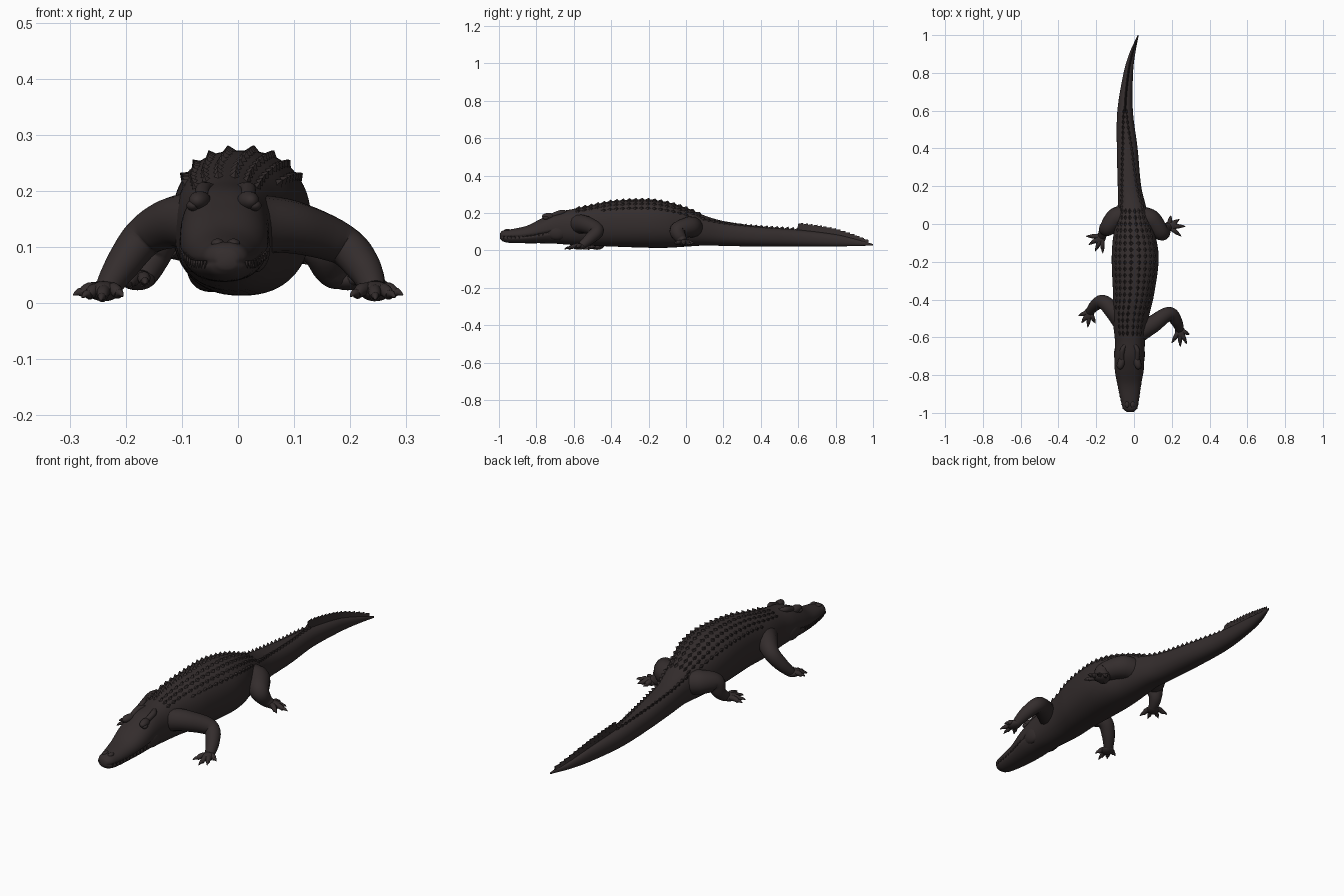
import bpy, bmesh, math
from mathutils import Vector, Matrix

if "Cube" in bpy.data.objects:
    bpy.data.objects.remove(bpy.data.objects["Cube"])

hide = bpy.data.materials.new("dark brown hide")
hide.diffuse_color = (0.034, 0.026, 0.026, 1)
hide.use_nodes = True
hide.node_tree.nodes["Principled BSDF"].inputs["Base Color"].default_value = hide.diffuse_color

# Body stations: y, centre x, half width, bottom z, top z
ST = [(-0.995, -0.02, 0.018, 0.062, 0.092), (-0.98, -0.021, 0.036, 0.048, 0.106),
      (-0.94, -0.022, 0.047, 0.040, 0.112), (-0.85, -0.025, 0.063, 0.038, 0.132),
      (-0.77, -0.025, 0.077, 0.038, 0.172), (-0.70, -0.024, 0.079, 0.036, 0.203),
      (-0.62, -0.021, 0.080, 0.030, 0.218), (-0.50, -0.018, 0.095, 0.025, 0.243),
      (-0.38, -0.003, 0.108, 0.020, 0.265), (-0.20, 0.006, 0.124, 0.014, 0.272),
      (-0.10, 0.004, 0.118, 0.014, 0.258), (0.0, -0.005, 0.095, 0.020, 0.228),
      (0.10, -0.012, 0.074, 0.026, 0.186), (0.20, -0.024, 0.062, 0.024, 0.157),
      (0.40, -0.036, 0.055, 0.020, 0.128), (0.60, -0.047, 0.041, 0.020, 0.110),
      (0.80, -0.030, 0.025, 0.021, 0.085), (0.90, -0.010, 0.016, 0.023, 0.062),
      (1.0, 0.022, 0.003, 0.026, 0.034)]


def station(y):
    """Smoothly interpolated centre, half width, bottom and top."""
    y = min(max(y, ST[0][0]), ST[-1][0])
    i = next(k for k in range(len(ST) - 1) if y <= ST[k + 1][0])
    a, b = ST[i], ST[i + 1]
    p, q = ST[max(i - 1, 0)], ST[min(i + 2, len(ST) - 1)]
    h = b[0] - a[0]
    t = (y - a[0]) / h
    out = []
    for k in range(1, 5):
        ma = (b[k] - p[k]) / (b[0] - p[0]) * h
        mb = (q[k] - a[k]) / (q[0] - a[0]) * h
        out.append((2*t**3 - 3*t*t + 1)*a[k] + (t**3 - 2*t*t + t)*ma
                   + (3*t*t - 2*t**3)*b[k] + (t**3 - t*t)*mb)
    return out


def mouth_z(y):
    return 0.072 + 0.03 * max(0, (y + 0.9) / 0.2) ** 1.5


def skin(y, ang):
    """Point on the body surface; ang in radians, pi/2 is the spine."""
    xc, hw, zb, zt = station(y)
    c, s = math.cos(ang), math.sin(ang)
    x = hw * math.copysign(abs(c) ** 0.86, c)
    z = (zb + zt) / 2 + (zt - zb) / 2 * math.copysign(abs(s) ** 0.9, s)
    if y < -0.70:
        x *= 1 - 0.1 * math.exp(-((z - mouth_z(y)) / 0.005) ** 2)
    return Vector((xc + x, y, z))


def finish(bm, name, smooth=True):
    bmesh.ops.recalc_face_normals(bm, faces=bm.faces)
    me = bpy.data.meshes.new(name)
    bm.to_mesh(me)
    bm.free()
    me.materials.append(hide)
    ob = bpy.data.objects.new(name, me)
    bpy.context.collection.objects.link(ob)
    if smooth:
        bpy.ops.object.select_all(action='DESELECT')
        bpy.context.view_layer.objects.active = ob
        ob.select_set(True)
        bpy.ops.object.shade_smooth_by_angle(angle=math.radians(50))
    return ob


def loft(bm, rings):
    vs = [[bm.verts.new(p) for p in r] for r in rings]
    n = len(vs[0])
    for a, b in zip(vs, vs[1:]):
        for i in range(n):
            bm.faces.new((a[i], a[(i + 1) % n], b[(i + 1) % n], b[i]))
    bm.faces.new(vs[0])
    bm.faces.new(vs[-1])


def tube(bm, pts, radii, steps=6, n=14):
    """Rounded limb through points with varying radius."""
    pts = [Vector(p) for p in pts]
    path = []
    for i in range(len(pts) - 1):
        p0, p1, p2, p3 = pts[max(i-1, 0)], pts[i], pts[i+1], pts[min(i+2, len(pts)-1)]
        for k in range(steps + (i == len(pts) - 2)):
            t = k / steps
            p = 0.5 * (2*p1 + (p2-p0)*t + (2*p0-5*p1+4*p2-p3)*t*t + (3*p1-p0-3*p2+p3)*t**3)
            path.append((p, radii[i] + (radii[i+1] - radii[i]) * t))
    rings, u = [], None
    for i, (p, r) in enumerate(path):
        d = (path[min(i+1, len(path)-1)][0] - path[max(i-1, 0)][0]).normalized()
        u = (d.orthogonal() if u is None else u - d * u.dot(d)).normalized()
        v = d.cross(u)
        rings.append([p + r * (u * math.cos(6.28319*k/n) + v * math.sin(6.28319*k/n))
                      for k in range(n)])
    loft(bm, rings)


def ball(bm, loc, size, turn=0):
    m = Matrix.Translation(loc) @ Matrix.Rotation(turn, 4, 'Z') @ Matrix.Diagonal((*size, 1))
    bmesh.ops.create_uvsphere(bm, u_segments=18, v_segments=12, radius=1, matrix=m)


def scute(bm, y, ang, half_len, half_ang, height):
    """Keeled plate: four base points sunk in the skin and a raised rear tip."""
    xc, _, zb, zt = station(y)
    base = [skin(y - half_len, ang), skin(y, ang - half_ang),
            skin(y + half_len, ang), skin(y, ang + half_ang)]
    mid = Vector((xc, y, (zb + zt) / 2))
    base = [p + (mid + Vector((0, p.y - y, 0)) - p) * 0.03 for p in base]
    top = skin(y + half_len * 0.4, ang)
    top += (top - mid).normalized() * height
    b = [bm.verts.new(p) for p in base]
    t = bm.verts.new(top)
    for i in range(4):
        bm.faces.new((b[i], b[(i + 1) % 4], t))
    bm.faces.new(b)


# Head, trunk and tail
bm = bmesh.new()
N = 200
ys = [-0.995, -0.991, -0.986] + [-0.98 + 1.98 * i / N for i in range(N + 1)]
loft(bm, [[skin(y, 2 * math.pi * k / 64) for k in range(64)] for y in ys])
finish(bm, "body")

# Back armour in staggered rows
bm = bmesh.new()
for r in range(20):
    y = -0.58 + r * 0.034
    cols = 8 if -0.45 < y < 0 else 6
    for c in range(cols):
        scute(bm, y, math.radians(90 + (c - (cols - 1) / 2) * 15), 0.019, 0.12, 0.010)
# Twin keels running down the tail and closing together
for r in range(19):
    y = 0.09 + r * 0.028
    spread = math.radians(44 * (1 - r / 22))
    for s in (-1, 1):
        scute(bm, y, math.pi / 2 + s * spread, 0.017, 0.17, 0.013)
finish(bm, "back_scutes", False)

# Single saw-toothed crest at the tail end
bm = bmesh.new()
for r in range(15):
    y = 0.61 + r * 0.025
    h = 0.036 * (1 - (r / 17) ** 2) + 0.004
    b0, b1 = skin(y - 0.017, math.pi / 2), skin(y + 0.015, math.pi / 2)
    tip = skin(y + 0.017, math.pi / 2) + Vector((0, 0, h))
    lead = skin(y - 0.010, math.pi / 2) + Vector((0, 0, h * 0.8))
    w, dz = Vector((0.006, 0, 0)), Vector((0, 0, -0.008))
    low = [b0 + dz - w, b1 + dz - w, b1 + dz + w, b0 + dz + w]
    thin = Vector((0.0015, 0, 0))
    high = [lead - thin, tip - thin, tip + thin, lead + thin]
    loft(bm, [low, high])
finish(bm, "tail_crest", False)

# Brow ridges, eyes, nostrils and jaw muscles
bm = bmesh.new()
for s in (-1, 1):
    ball(bm, (-0.025 + s * 0.043, -0.735, 0.182), (0.019, 0.036, 0.018), s * 0.2)
    ball(bm, (-0.025 + s * 0.055, -0.75, 0.174), (0.012, 0.016, 0.010))
    ball(bm, (-0.022 + s * 0.014, -0.955, 0.106), (0.012, 0.018, 0.009))
    ball(bm, (-0.024 + s * 0.056, -0.69, 0.10), (0.026, 0.06, 0.045))
    tube(bm, [(-0.024 + s * 0.04, -0.72, 0.185), (-0.022 + s * 0.04, -0.67, 0.202),
              (-0.022 + s * 0.025, -0.64, 0.205)], [0.012, 0.014, 0.008])
finish(bm, "head_ridges")

# Teeth along both sides of the jaw
bm = bmesh.new()
for i in range(11):
    y = -0.975 + i * 0.021
    xc, hw, _, _ = station(y)
    for s in (-1, 1):
        z = mouth_z(y)
        top = Vector((xc + s * hw * 0.95, y, z + 0.004))
        tube(bm, [top, top + Vector((s * 0.002, 0, -0.014))], [0.0045, 0.0006], 1, 6)
finish(bm, "teeth")


def leg(name, path, radii, tips):
    """Limb with a flat palm, splayed toes and pointed claws."""
    bm = bmesh.new()
    tube(bm, path, radii)
    ankle = Vector(path[-1])
    mid = sum((Vector(t) for t in tips), Vector()) / len(tips)
    d = mid - ankle
    ball(bm, ankle + d * 0.2, (0.036, 0.028, 0.018), math.atan2(d.y, d.x))
    for t in tips:
        t = Vector(t)
        v = t - ankle
        knuckle = ankle + v * 0.5 + Vector((0, 0, 0.006))
        claw = ankle + v * 0.74
        tube(bm, [ankle + v * 0.1, knuckle, claw], [0.014, 0.012, 0.009], 4, 10)
        tube(bm, [claw - v * 0.08, claw + v * 0.08 + Vector((0, 0, 0.004)), t],
             [0.008, 0.007, 0.001], 3, 8)
    finish(bm, name)


FR = [0.055, 0.047, 0.037, 0.031, 0.021]
leg("front_leg_right",
    [(0.03, -0.57, 0.14), (0.10, -0.53, 0.135), (0.185, -0.475, 0.105),
     (0.225, -0.515, 0.062), (0.242, -0.56, 0.024)], FR,
    [(0.20, -0.63, 0.012), (0.245, -0.65, 0.006), (0.28, -0.635, 0.010), (0.294, -0.585, 0.014)])
leg("front_leg_left",
    [(-0.06, -0.52, 0.14), (-0.11, -0.46, 0.145), (-0.165, -0.412, 0.12),
     (-0.205, -0.43, 0.07), (-0.235, -0.465, 0.024)], FR,
    [(-0.294, -0.485, 0.014), (-0.278, -0.525, 0.010), (-0.245, -0.548, 0.004), (-0.205, -0.525, 0.012)])
HR = [0.055, 0.056, 0.044, 0.030, 0.021]
leg("hind_leg_right",
    [(0.03, 0.04, 0.12), (0.09, 0.02, 0.125), (0.145, -0.045, 0.105),
     (0.165, -0.025, 0.06), (0.185, -0.012, 0.043)], HR,
    [(0.195, 0.045, 0.035), (0.24, 0.025, 0.03), (0.272, -0.012, 0.03), (0.25, -0.065, 0.034)])
leg("hind_leg_left",
    [(-0.04, 0.05, 0.12), (-0.095, 0.03, 0.13), (-0.14, -0.02, 0.12),
     (-0.155, -0.03, 0.075), (-0.17, -0.065, 0.043)], HR,
    [(-0.255, -0.065, 0.035), (-0.24, -0.11, 0.03), (-0.205, -0.145, 0.03), (-0.165, -0.155, 0.034)])
